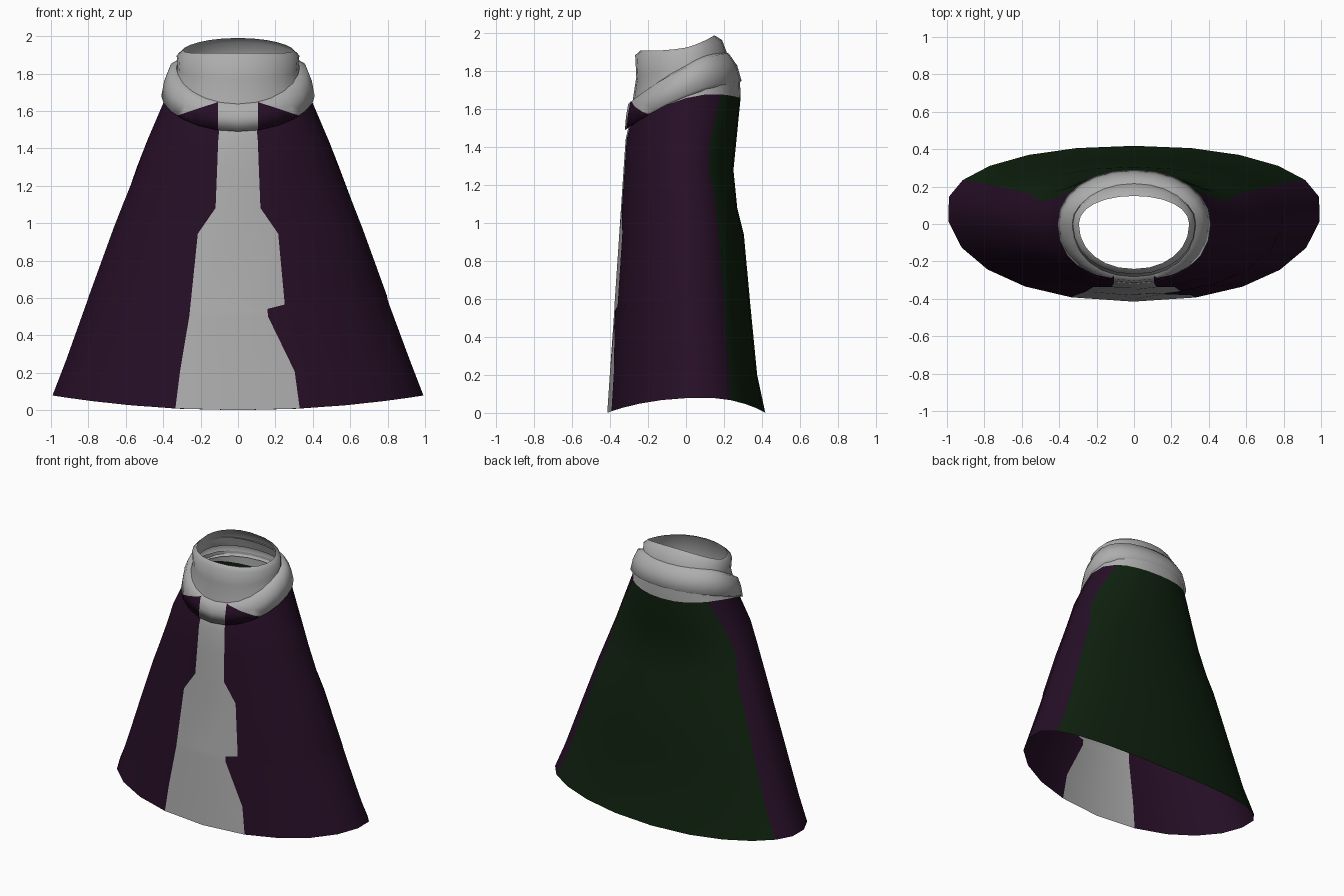
import bpy, bmesh, math
from mathutils import Vector

if "Cube" in bpy.data.objects:
    bpy.data.objects.remove(bpy.data.objects["Cube"])


def material(name, rgb):
    m = bpy.data.materials.new(name)
    m.diffuse_color = (*rgb, 1)
    m.use_nodes = True
    m.node_tree.nodes["Principled BSDF"].inputs["Base Color"].default_value = m.diffuse_color
    return m


GREY = material("light grey cloth", (0.42, 0.42, 0.42))
PURPLE = material("dark purple cloth", (0.019, 0.0045, 0.019))
GREEN = material("dark green cloth", (0.0045, 0.015, 0.0045))
MATS = [GREY, PURPLE, GREEN]


def interp(table, t):
    if t <= table[0][0]:
        return table[0][1]
    for (a, va), (b, vb) in zip(table, table[1:]):
        if t <= b:
            return va + (vb - va) * (t - a) / (b - a)
    return table[-1][1]


def tilt(zf, zs, zb, s):
    """Height round a tilted ring: front, side and back values."""
    return zs + s * (zb - zf) / 2 + s * s * ((zb + zf) / 2 - zs)


def spow(v, p):
    return math.copysign(abs(v) ** p, v)


def loft(name, rings, colour):
    """Skin closed rings (bottom to top); colour(row, column) picks the material."""
    bm = bmesh.new()
    rows = [[bm.verts.new(p) for p in r] for r in rings]
    n = len(rows[0])
    for i in range(len(rows) - 1):
        for j in range(n):
            k = (j + 1) % n
            f = bm.faces.new((rows[i][j], rows[i][k], rows[i + 1][k], rows[i + 1][j]))
            f.material_index = colour(i, j)
    return finish(name, bm)


def finish(name, bm):
    me = bpy.data.meshes.new(name)
    bm.to_mesh(me)
    bm.free()
    for m in MATS:
        me.materials.append(m)
    ob = bpy.data.objects.new(name, me)
    bpy.context.collection.objects.link(ob)
    me.polygons.foreach_set("use_smooth", [True] * len(me.polygons))
    return ob


# Cloak: flared shell whose columns follow the edges of the front and back panels
P = 2.15
WIDTH = [(.08, 1), (.326, .9), (.8, .735), (1.21, .578), (1.45, .487), (1.66, .392), (1.76, .37)]
BACK = [(0, .418), (.17, .378), (.56, .34), (.94, .305), (1.08, .27), (1.28, .25),
        (1.45, .267), (1.66, .29), (1.76, .283)]
STRIP_L = [(0, .335), (.2, .31), (.5, .26), (.94, .215), (1.08, .12), (1.28, .112), (1.6, .1)]
STRIP_R = [(0, .33), (.2, .303), (.5, .16), (.54, .158), (.56, .25), (.94, .215),
           (1.08, .12), (1.28, .112), (1.6, .1)]
GREEN_Y = [(0, .235), (.4, .21), (.94, .17), (1.08, .155), (1.28, .12), (1.45, .132), (1.66, .19)]


def cloak_ring(t, heights=None):
    zs = heights[1] if heights else t + .08 * (1 - t / 1.6)
    w, yf, yb = interp(WIDTH, zs), -.415 + .067 * t, interp(BACK, t)
    yc = .09 * (1 - t / 1.7)
    al = math.acos((interp(STRIP_L, t) / w) ** (P / 2))
    ar = math.acos((interp(STRIP_R, t) / w) ** (P / 2))
    g = math.asin(((interp(GREEN_Y, t) - yc) / (yb - yc)) ** (P / 2))
    stops = [(math.pi + al, 2), (2 * math.pi - ar, 6), (2 * math.pi + g, 8),
             (3 * math.pi - g, 6), (3 * math.pi + al, 0)]
    pts = []
    for (a, n), (b, _) in zip(stops, stops[1:]):
        for k in range(n):
            ang = a + (b - a) * k / n
            c, s = spow(math.cos(ang), 2 / P), spow(math.sin(ang), 2 / P)
            y = yc + s * ((yb - yc) if s > 0 else (yc - yf))
            z = tilt(*heights, s) if heights else t + .08 * (1 - t / 1.6) * c * c
            pts.append((w * c, y, z))
    return pts


levels = [0, .2, .5, .54, .56, .94, 1.08, 1.28, 1.44]
rings = [cloak_ring(t) for t in levels]
rings += [cloak_ring(1.64, (1.5, 1.66, 1.66)), cloak_ring(1.74, (1.52, 1.7, 1.76))]


def cloak_colour(i, j):
    if j < 2 or i == len(rings) - 2:
        return 0
    return 2 if 8 <= j < 16 else 1


loft("cloak", rings, cloak_colour)


# Collar folds: tilted rings given as (half width, front y, back y, front z, side z, back z)
def collar_ring(rx, yf, yb, zf, zs, zb, n=24):
    pts = []
    for j in range(n):
        a = 2 * math.pi * j / n
        c, s = spow(math.cos(a), .95), spow(math.sin(a), .95)
        pts.append((rx * c, s * (yb if s > 0 else -yf), tilt(zf, zs, zb, s)))
    return pts


lower = loft("lower_collar", [collar_ring(*r) for r in (
    (.38, -.300, .270, 1.505, 1.66, 1.73),
    (.41, -.322, .293, 1.490, 1.68, 1.75),
    (.395, -.316, .270, 1.565, 1.76, 1.83),
    (.37, -.304, .225, 1.630, 1.82, 1.895),
    (.33, -.275, .195, 1.640, 1.83, 1.90))], lambda i, j: 0)

loft("upper_collar", [collar_ring(*r) for r in (
    (.345, -.285, .240, 1.62, 1.77, 1.82),
    (.322, -.262, .215, 1.77, 1.83, 1.90),
    (.328, -.268, .190, 1.885, 1.895, 1.965),
    (.295, -.240, .150, 1.91, 1.925, 1.99))], lambda i, j: 0)

# Cut the purple patches into the front of the lower collar
bm = bmesh.new()
bm.from_mesh(lower.data)
cuts = [((sx * .108, 0, 1.6), (1, 0, 0)) for sx in (-1, 1)]
cuts += [((sx * .13, 0, 1.64), (sx * .33, 0, 1)) for sx in (-1, 1)]
for co, no in cuts:
    faces = [f for f in bm.faces if f.calc_center_median().y < -.05]
    geom = faces + list({e for f in faces for e in f.edges}) + list({v for f in faces for v in f.verts})
    bmesh.ops.bisect_plane(bm, geom=geom, plane_co=Vector(co), plane_no=Vector(no))
for f in bm.faces:
    c = f.calc_center_median()
    if c.y < -.05 and abs(c.x) > .108 and c.z < 1.64 - .33 * (abs(c.x) - .13):
        f.material_index = 1
bm.to_mesh(lower.data)
bm.free()
